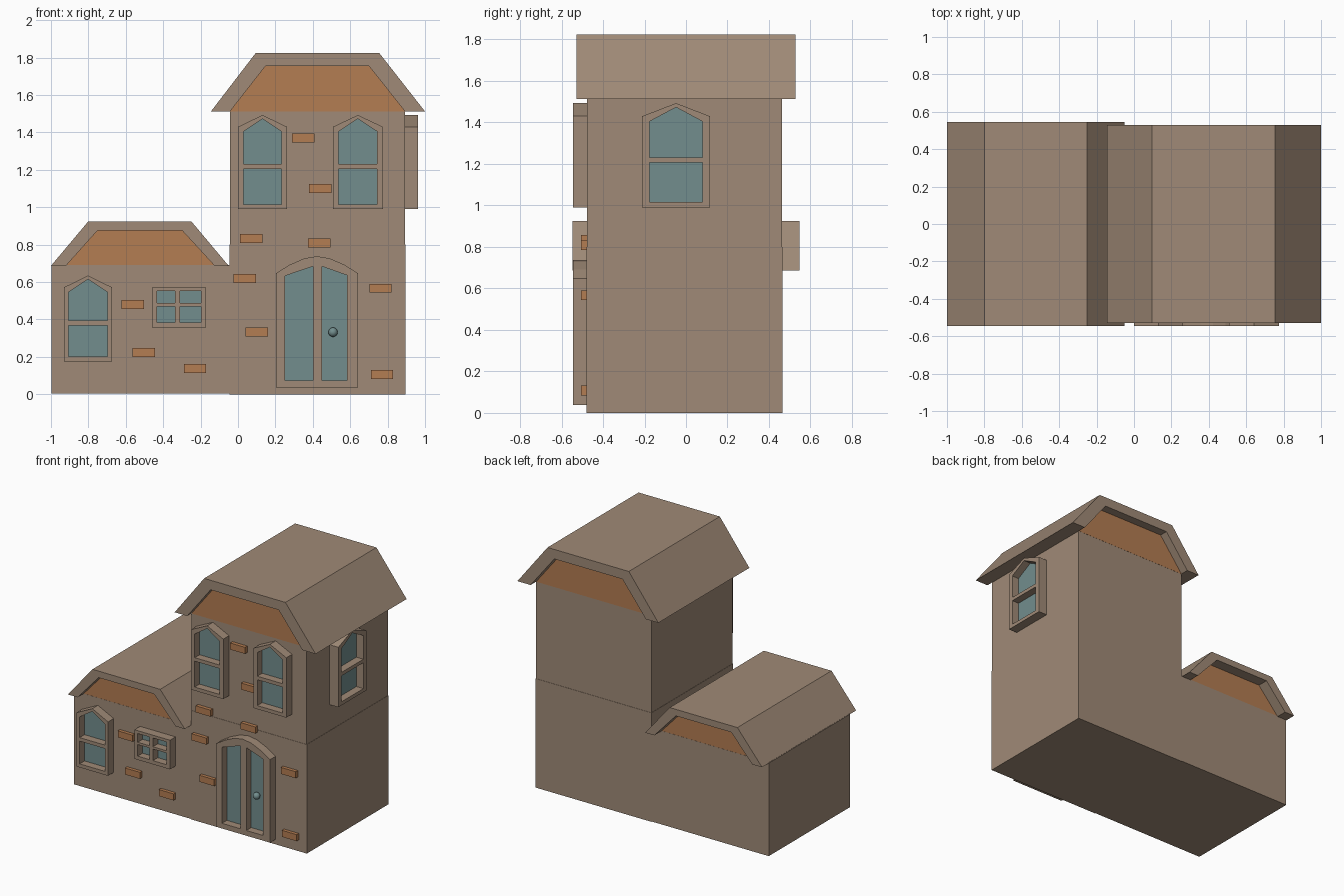
import bpy, bmesh
from mathutils import Matrix

if "Cube" in bpy.data.objects:
    bpy.data.objects.remove(bpy.data.objects["Cube"])


def material(name, rgb):
    m = bpy.data.materials.new(name)
    m.use_nodes = True
    m.diffuse_color = (*rgb, 1)
    m.node_tree.nodes["Principled BSDF"].inputs["Base Color"].default_value = (*rgb, 1)
    return m


STONE = material("tan stone", (0.35, 0.255, 0.184))
BRICK = material("orange brick", (0.456, 0.205, 0.084))
GLASS = material("teal glass", (0.17, 0.27, 0.27))

FRONT = Matrix(((1, 0, 0, 0), (0, 0, -1, 0), (0, 1, 0, 0), (0, 0, 0, 1)))
SIDE = Matrix(((0, 0, 1, 0), (1, 0, 0, 0), (0, 1, 0, 0), (0, 0, 0, 1)))


def prism(name, loops, near, far, mat, facing=FRONT):
    """Extrude an outline (further loops are holes) between two depths."""
    curve = bpy.data.curves.new(name, 'CURVE')
    curve.dimensions = '2D'
    curve.fill_mode = 'BOTH'
    curve.extrude = (far - near) / 2
    for loop in loops:
        s = curve.splines.new('POLY')
        s.points.add(len(loop) - 1)
        for p, (u, v) in zip(s.points, loop):
            p.co = (u, v, 0, 1)
        s.use_cyclic_u = True
    temp = bpy.data.objects.new(name + "_outline", curve)
    mesh = bpy.data.meshes.new_from_object(temp)
    bpy.data.objects.remove(temp)
    bpy.data.curves.remove(curve)
    mesh.transform(facing @ Matrix.Translation((0, 0, (near + far) / 2)))
    bm = bmesh.new()
    bm.from_mesh(mesh)
    bmesh.ops.remove_doubles(bm, verts=bm.verts, dist=0.0001)
    bmesh.ops.recalc_face_normals(bm, faces=bm.faces)
    for f in bm.faces:
        f.smooth = False
    bm.to_mesh(mesh)
    bm.free()
    mesh.name = name
    mesh.materials.clear()
    mesh.materials.append(mat)
    ob = bpy.data.objects.new(name, mesh)
    bpy.context.collection.objects.link(ob)
    return ob


def rect(u0, u1, v0, v1):
    return [(u0, v0), (u1, v0), (u1, v1), (u0, v1)]


def peaked(u0, u1, v0, v1, peak):
    return [(u0, v0), (u1, v0), (u1, v1), ((u0 + u1) / 2, peak), (u0, v1)]


def framed(name, outer, panes, wall, facing=FRONT):
    """Raised frame with openings and a thin glass plate behind it."""
    prism(name + "_frame", [outer] + panes, wall - 0.01, wall + 0.065, STONE, facing)
    cu, cv = (sum((min(c), max(c))) / 2 for c in zip(*outer))
    inner = [(cu + (u - cu) * 0.93, cv + (v - cv) * 0.96) for u, v in outer]
    prism(name + "_glass", [inner], wall, wall + 0.008, GLASS, facing)


def arched_window(name, centre, half, base, wall, facing=FRONT, height=0.44, border=0.03):
    side, peak = base + height, base + height + 0.063
    mid, g = base + height * 0.52, half - border
    framed(name, peaked(centre - half, centre + half, base, side, peak),
           [rect(centre - g, centre + g, base + 0.026, mid - 0.013),
            peaked(centre - g, centre + g, mid + 0.013, side - 0.025, peak - 0.02)],
           wall, facing)


# Walls
BACK, WALL = -0.465, 0.48
prism("tower_lower_storey", [rect(-0.045, 0.895, 0, 0.8)], BACK, WALL, STONE)
prism("tower_upper_storey", [rect(-0.043, 0.893, 0.8, 1.515)], BACK + 0.002, WALL - 0.002, STONE)
prism("wing_walls", [rect(-0.998, -0.045, 0.003, 0.69)], BACK, WALL, STONE)


# Roofs: a bent band over a recessed brick gable
def roof(name, outer, inner, reach):
    prism(name + "_roof", [outer + inner[::-1]], -reach, reach, STONE)
    prism(name + "_gable", [inner], BACK + 0.001, WALL - 0.001, BRICK)


roof("tower", [(-0.145, 1.512), (0.095, 1.825), (0.755, 1.825), (1.0, 1.512)],
     [(-0.043, 1.512), (0.147, 1.755), (0.7, 1.755), (0.893, 1.512)], 0.528)
roof("wing", [(-1.0, 0.687), (-0.8, 0.925), (-0.25, 0.925), (-0.05, 0.687)],
     [(-0.92, 0.687), (-0.75, 0.877), (-0.3, 0.877), (-0.125, 0.687)], 0.546)

# Windows
arched_window("tower_right_window", 0.131, 0.131, 0.99, WALL)
arched_window("tower_left_window", 0.641, 0.133, 0.99, WALL)
arched_window("wing_window", -0.802, 0.128, 0.176, WALL, height=0.396, border=0.025)
arched_window("side_window", -0.048, 0.163, 0.99, 0.898, SIDE, border=0.036)
framed("small_window", rect(-0.46, -0.171, 0.358, 0.572),
       [rect(u0, u1, v0, v1) for u0, u1 in ((-0.433, -0.337), (-0.31, -0.198))
        for v0, v1 in ((0.385, 0.47), (0.487, 0.551))], WALL)

# Door with an arched frame, two glass leaves and a knob
framed("door",
       [(0.203, 0.037), (0.642, 0.037), (0.642, 0.647), (0.57, 0.692), (0.49, 0.727),
        (0.422, 0.738), (0.355, 0.727), (0.275, 0.692), (0.203, 0.647)],
       [[(0.251, 0.075), (0.401, 0.075), (0.401, 0.684), (0.251, 0.633)],
        [(0.449, 0.075), (0.583, 0.075), (0.583, 0.636), (0.449, 0.684)]], WALL)
bpy.ops.mesh.primitive_uv_sphere_add(segments=16, ring_count=10, radius=0.025,
                                     location=(0.508, -0.51, 0.332))
knob = bpy.context.object
knob.name = "door_knob"
knob.data.materials.append(GLASS)
bpy.ops.object.shade_smooth()

# Loose bricks standing out of the front wall
BRICKS = [(0.35, 1.37), (0.44, 1.1), (0.07, 0.834), (0.435, 0.808), (0.036, 0.62), (0.1, 0.332),
          (0.762, 0.567), (0.77, 0.107), (-0.563, 0.481), (-0.504, 0.224), (-0.23, 0.139)]
for i, (u, v) in enumerate(BRICKS):
    prism(f"wall_brick_{i + 1}", [rect(u - 0.06, u + 0.06, v - 0.024, v + 0.024)],
          WALL - 0.01, WALL + 0.025, BRICK)
